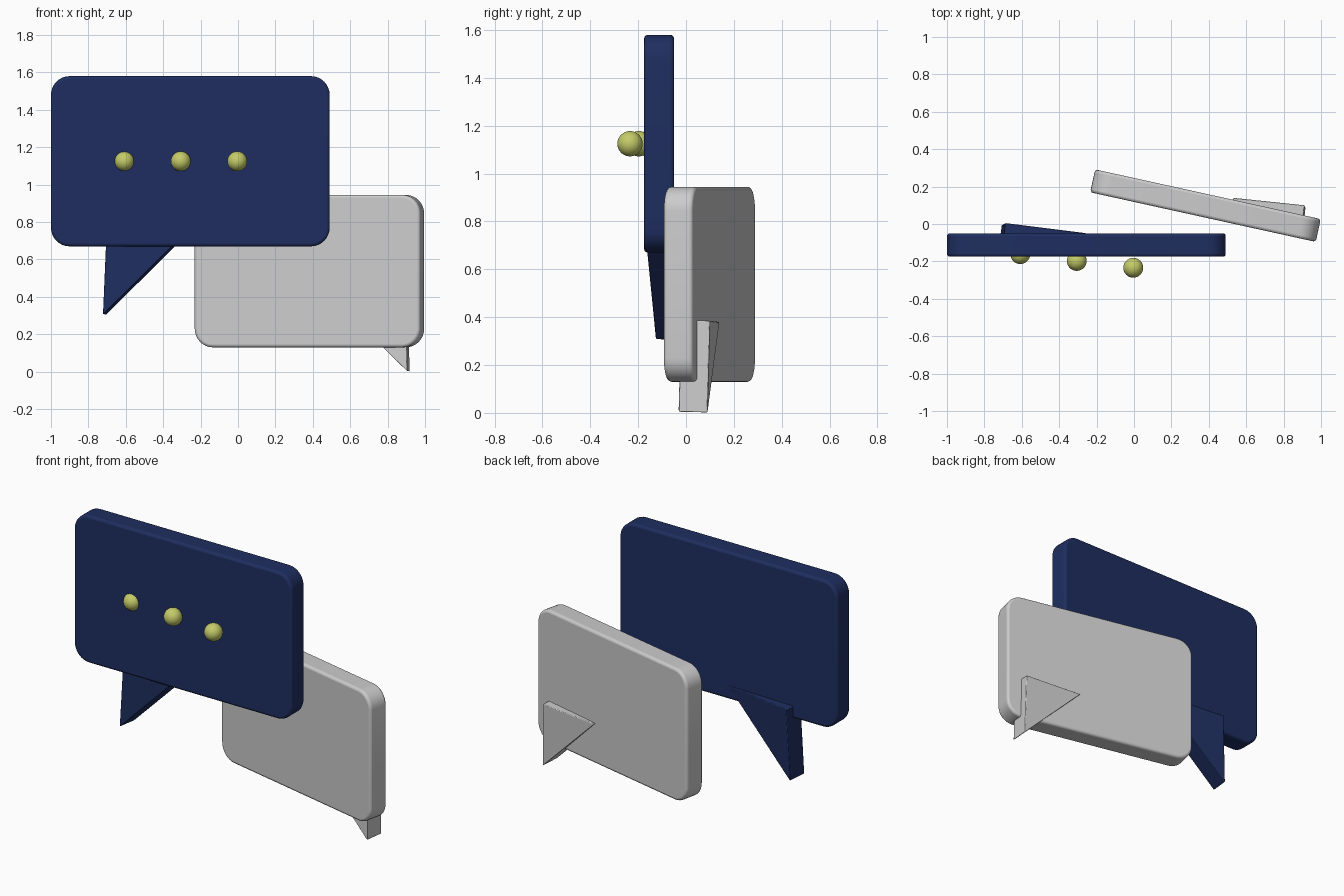
import bpy, bmesh, math
from mathutils import Vector

if "Cube" in bpy.data.objects:
    bpy.data.objects.remove(bpy.data.objects["Cube"])


def material(name, rgb):
    m = bpy.data.materials.new(name)
    m.diffuse_color = (*rgb, 1)
    m.use_nodes = True
    m.node_tree.nodes["Principled BSDF"].inputs["Base Color"].default_value = m.diffuse_color
    return m


def finish(name, bm, mat):
    bmesh.ops.recalc_face_normals(bm, faces=bm.faces[:])
    me = bpy.data.meshes.new(name)
    bm.to_mesh(me)
    bm.free()
    ob = bpy.data.objects.new(name, me)
    bpy.context.collection.objects.link(ob)
    if mat:
        me.materials.append(mat)
    me.set_sharp_from_angle(angle=math.radians(35))
    for p in me.polygons:
        p.use_smooth = True
    return ob


def soften(ob, width, segments):
    mod = ob.modifiers.new("soft_edges", 'BEVEL')
    mod.width = width
    mod.segments = segments
    mod.limit_method = 'ANGLE'
    mod.angle_limit = math.radians(40)


def board(name, size, loc, angle, mat):
    """Upright panel with rounded outline corners and softened rims."""
    bm = bmesh.new()
    bmesh.ops.create_cube(bm, size=1)
    bmesh.ops.scale(bm, vec=size, verts=bm.verts[:])
    corners = [e for e in bm.edges
               if abs(e.verts[0].co.y - e.verts[1].co.y) > 1e-4]
    bmesh.ops.bevel(bm, geom=corners, offset=0.1, segments=8,
                    profile=0.5, affect='EDGES')
    ob = finish(name, bm, mat)
    ob.location = loc
    ob.rotation_euler.z = math.radians(angle)
    soften(ob, 0.015, 3)
    return ob


def tail(name, tip, top, side, depth, mat):
    """Triangular prism, extruded forwards from its back triangle."""
    pts = [Vector(p) for p in (tip, top, side)]
    n = (pts[1] - pts[0]).cross(pts[2] - pts[0]).normalized()
    if n.y > 0:
        n = -n
    bm = bmesh.new()
    back = [bm.verts.new(p) for p in pts]
    front = [bm.verts.new(p + n * depth) for p in pts]
    bm.faces.new(back)
    bm.faces.new(front[::-1])
    for i in range(3):
        j = (i + 1) % 3
        bm.faces.new((back[i], back[j], front[j], front[i]))
    ob = finish(name, bm, mat)
    soften(ob, 0.004, 2)
    return ob


navy = material("navy", (0.013, 0.027, 0.115))
lime = material("lime", (0.55, 0.6, 0.14))

# Front bubble
board("front_bubble", (1.49, 0.125, 0.91), (-0.255, -0.1125, 1.125), 0, navy)
tail("front_bubble_tail", (-0.707, -0.005, 0.303), (-0.688, 0.005, 0.745),
     (-0.25, -0.05, 0.755), 0.122, navy)

# Rear bubble, turned slightly
board("rear_bubble", (1.235, 0.125, 0.815), (0.382, 0.098, 0.5375), -12.4, None)
tail("rear_bubble_tail", (0.917, 0.09, 0.0), (0.912, 0.10, 0.385),
     (0.53, 0.14, 0.38), 0.122, None)

# Three dots stepping forwards
for i in range(3):
    bm = bmesh.new()
    bmesh.ops.create_uvsphere(bm, u_segments=32, v_segments=16, radius=0.053)
    ob = finish(f"dot_{i + 1}", bm, lime)
    ob.location = (-0.608 + 0.302 * i, -0.161 - 0.0365 * i, 1.125)
